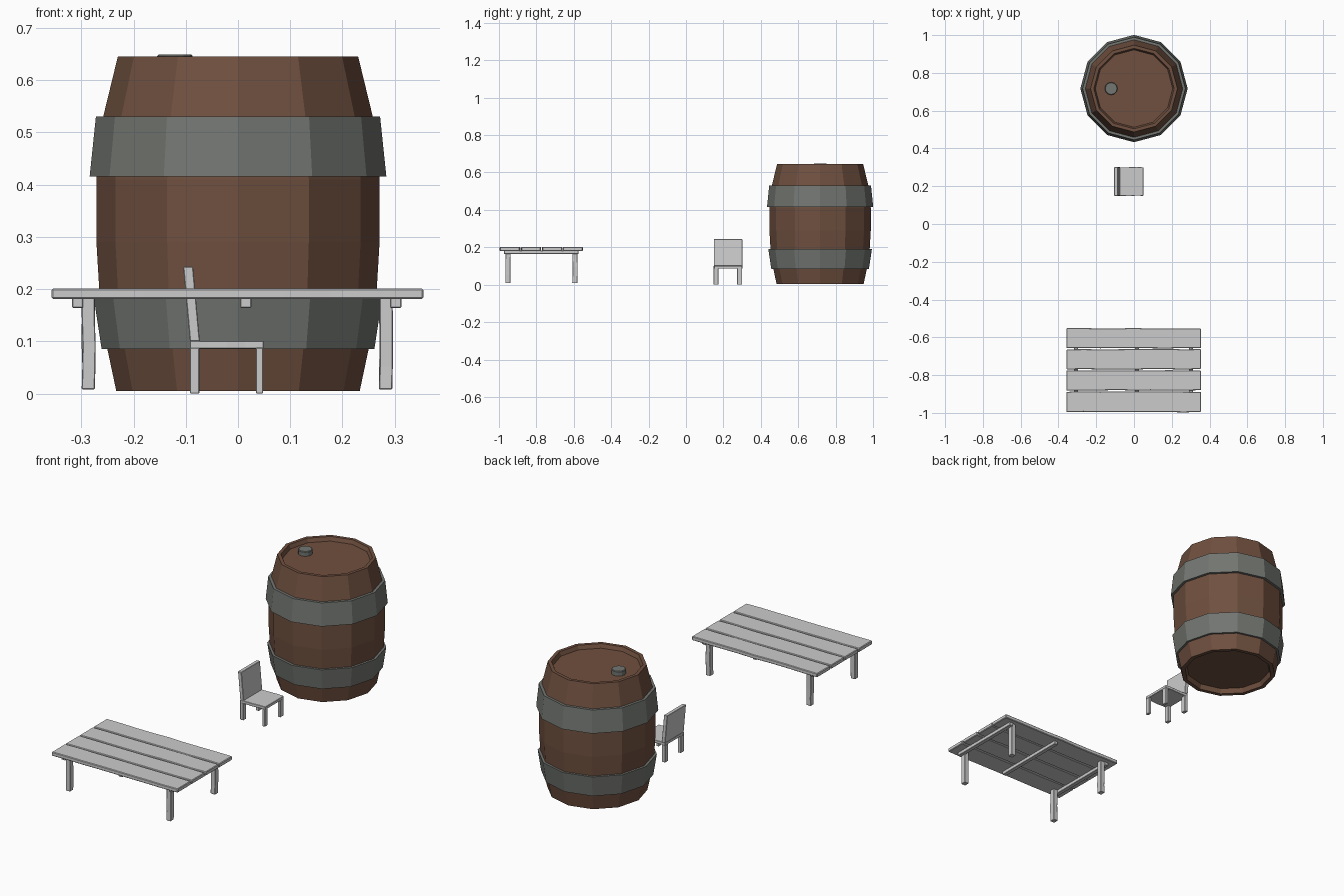
import bpy, bmesh, random
from math import pi, cos, sin

if "Cube" in bpy.data.objects:
    bpy.data.objects.remove(bpy.data.objects["Cube"])

random.seed(4)


def material(name, rgb):
    m = bpy.data.materials.new(name)
    m.diffuse_color = (*rgb, 1)
    m.use_nodes = True
    m.node_tree.nodes["Principled BSDF"].inputs["Base Color"].default_value = m.diffuse_color
    return m


WOOD = material("brown_wood", (0.16, 0.08, 0.05))
IRON = material("dark_iron", (0.17, 0.18, 0.165))


def finish(name, bm, mat=None):
    bmesh.ops.recalc_face_normals(bm, faces=bm.faces)
    me = bpy.data.meshes.new(name)
    bm.to_mesh(me)
    bm.free()
    ob = bpy.data.objects.new(name, me)
    bpy.context.collection.objects.link(ob)
    if mat:
        me.materials.append(mat)
    return ob


def lathe(name, profile, centre, mat, closed=False, n=12):
    """Revolve (radius, z) points; ends are capped, or joined when closed."""
    bm = bmesh.new()
    rings = [[bm.verts.new((centre[0] + r * cos(2 * pi * i / n),
                            centre[1] + r * sin(2 * pi * i / n), z))
              for i in range(n)] for r, z in profile]
    pairs = list(zip(rings, rings[1:]))
    if closed:
        pairs.append((rings[-1], rings[0]))
    else:
        bm.faces.new(rings[0])
        bm.faces.new(rings[-1])
    for a, b in pairs:
        for i in range(n):
            j = (i + 1) % n
            bm.faces.new((a[i], a[j], b[j], b[i]))
    return finish(name, bm, mat)


def timber(name, x, y, z, axis=2, cuts=0, wobble=0.0, lean=0.0, bevel=0.0015):
    """Hand-hewn beam: box cut along one axis, jittered and edge-bevelled."""
    lo, hi = [list(t) for t in zip(x, y, z)]
    u, v = [a for a in range(3) if a != axis]
    bm = bmesh.new()
    rings = []
    for k in range(cuts + 2):
        ring = []
        for su, sv in ((0, 0), (1, 0), (1, 1), (0, 1)):
            c = [0, 0, 0]
            c[axis] = lo[axis] + (hi[axis] - lo[axis]) * k / (cuts + 1)
            c[u] = (lo, hi)[su][u]
            c[v] = (lo, hi)[sv][v]
            ring.append(c)
        # both top and bottom of an edge move together
        d = [random.uniform(-wobble, wobble) for _ in range(2)]
        if axis == 0:
            for c in ring:
                c[1] += d[0] if c[1] == lo[1] else d[1]
        else:
            for c in ring:
                c[0] += d[0] * 0.5
                c[1] += d[1] * 0.5
        for c in ring:
            c[0] += lean * (c[2] - lo[2]) / (hi[2] - lo[2])
        rings.append([bm.verts.new(c) for c in ring])
    for a, b in zip(rings, rings[1:]):
        for i in range(4):
            j = (i + 1) % 4
            bm.faces.new((a[i], a[j], b[j], b[i]))
    bm.faces.new(rings[0])
    bm.faces.new(rings[-1])
    bmesh.ops.recalc_face_normals(bm, faces=bm.faces)
    ob = finish(name, bm)
    mod = ob.modifiers.new("worn_edges", "BEVEL")
    mod.width = bevel
    mod.segments = 1
    mod.limit_method = 'ANGLE'
    return ob


# Barrel with recessed lid and base
C = (0.0, 0.717)
lathe("barrel_body", [(0.205, 0.03), (0.213, 0.005), (0.233, 0.005), (0.25, 0.085),
                      (0.265, 0.19), (0.271, 0.29), (0.271, 0.41), (0.258, 0.53),
                      (0.23, 0.645), (0.213, 0.645), (0.205, 0.625)], C, WOOD)
lathe("lower_hoop", [(0.245, 0.085), (0.261, 0.085), (0.277, 0.19), (0.26, 0.19)],
      C, IRON, closed=True)
lathe("upper_hoop", [(0.265, 0.415), (0.284, 0.415), (0.272, 0.53), (0.25, 0.53)],
      C, IRON, closed=True)
lathe("bung", [(0.034, 0.62), (0.034, 0.646), (0.031, 0.649)],
      (-0.121, C[1]), IRON)

# Chair facing +x
timber("chair_seat", (-0.092, 0.049), (0.149, 0.301), (0.086, 0.101),
       axis=0, cuts=3, wobble=0.002)
timber("chair_back", (-0.092, -0.073), (0.149, 0.301), (0.1, 0.243), lean=-0.013)
for side, y in (("right", (0.148, 0.173)), ("left", (0.274, 0.3))):
    timber(side + "_chair_back_leg", (-0.092, -0.074), y, (0.0, 0.088))
    timber(side + "_chair_front_leg", (0.034, 0.048), y, (0.0, 0.088))

# Table top planks
edges = [-0.999, -0.884, -0.772, -0.66, -0.549]
for i in range(4):
    timber(f"table_plank_{i + 1}", (-0.357, 0.355),
           (edges[i] + 0.003, edges[i + 1] - 0.003), (0.181, 0.201),
           axis=0, cuts=7, wobble=0.002, bevel=0.003)

# Table battens and legs
for name, x in (("left", -0.307), ("middle", 0.015), ("right", 0.302)):
    timber(name + "_table_batten", (x - 0.0105, x + 0.0105), (-0.973, -0.575),
           (0.164, 0.182), axis=1)
for sx, x in (("left", -0.286), ("right", 0.283)):
    for sy, y in (("front", -0.952), ("back", -0.594)):
        timber(f"{sy}_{sx}_table_leg", (x - 0.0125, x + 0.0125),
               (y - 0.0135, y + 0.0135), (0.008, 0.183), cuts=3, wobble=0.002)
